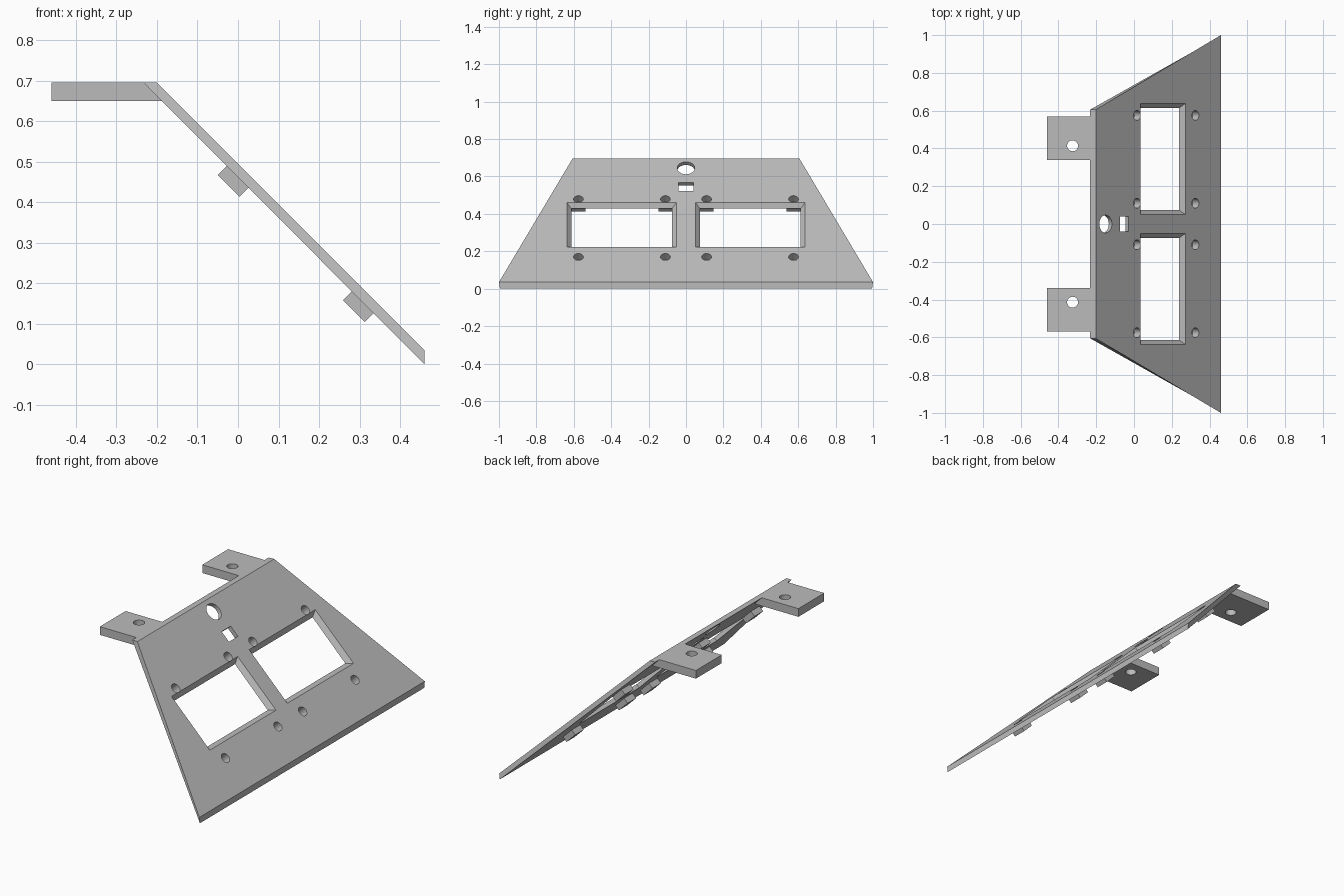
import bpy
import bmesh
from math import sqrt
from mathutils import Matrix, Vector

old = bpy.data.objects.get("Cube")
if old:
    bpy.data.objects.remove(old, do_unlink=True)

grey = bpy.data.materials.new("plain grey")
grey.use_nodes = True
grey.diffuse_color = (0.5, 0.5, 0.5, 1)
grey.node_tree.nodes["Principled BSDF"].inputs["Base Color"].default_value = grey.diffuse_color

R2 = sqrt(2)
THICK = 0.033 / R2
# Sloped frame: u runs down the slope, v along y, w out of the top face
SLOPE = Matrix(((1 / R2, 0, 1 / R2, 0), (0, 1, 0, 0),
                (-1 / R2, 0, 1 / R2, 0.495), (0, 0, 0, 1)))


def finish(bm, name):
    bmesh.ops.recalc_face_normals(bm, faces=bm.faces)
    mesh = bpy.data.meshes.new(name)
    bm.to_mesh(mesh)
    bm.free()
    mesh.materials.append(grey)
    obj = bpy.data.objects.new(name, mesh)
    bpy.context.collection.objects.link(obj)
    return obj


def loft(name, first, second, matrix=Matrix()):
    """Solid between two matching outlines."""
    bm = bmesh.new()
    a = [bm.verts.new(matrix @ Vector(p)) for p in first]
    b = [bm.verts.new(matrix @ Vector(p)) for p in second]
    bm.faces.new(a)
    bm.faces.new(b)
    for i in range(len(a)):
        j = (i + 1) % len(a)
        bm.faces.new((a[i], a[j], b[j], b[i]))
    return finish(bm, name)


def rect(u, v, hu, hv, w):
    return [(u - hu, v - hv, w), (u + hu, v - hv, w),
            (u + hu, v + hv, w), (u - hu, v + hv, w)]


def block(name, u, v, hu, hv, low, high, grow=0.0, matrix=SLOPE):
    """Box in the sloped frame; grow widens its upper end."""
    return loft(name, rect(u, v, hu, hv, low),
                rect(u, v, hu + grow, hv + grow, high), matrix)


def rod(name, u, v, radius, low, high, matrix=SLOPE):
    bm = bmesh.new()
    place = matrix @ Matrix.Translation((u, v, (low + high) / 2))
    bmesh.ops.create_cone(bm, cap_ends=True, segments=32, radius1=radius,
                          radius2=radius, depth=high - low, matrix=place)
    return finish(bm, name)


def cut(obj, cutters):
    for c in cutters:
        c.hide_render = True
        mod = obj.modifiers.new("cut", 'BOOLEAN')
        mod.operation = 'DIFFERENCE'
        mod.solver = 'EXACT'
        mod.object = c
    bpy.context.view_layer.update()
    deps = bpy.context.evaluated_depsgraph_get()
    mesh = bpy.data.meshes.new_from_object(obj.evaluated_get(deps))
    obj.modifiers.clear()
    obj.data = mesh


# Trapezoid panel with level upper end and upright lower end
def panel_side(s):
    return [(-0.2, s * 0.607, 0.695), (0.46, s, 0.035),
            (0.46, s * 0.995, 0), (-0.233, s * 0.605, 0.695)]


panel = loft("sloped_panel", panel_side(-1), panel_side(1))

# Bevelled windows, wider at the top face
cutters = []
over = 0.01
for s in (-1, 1):
    cutters.append(block("window_cutter", 0.1525 * R2, s * 0.344, 0.145 - over,
                         0.27 - over, -THICK - over, over, THICK + 2 * over))

# Round opening and small slot on the centre line
cutters.append(rod("round_cutter", -0.15 * R2, 0, 0.047, -0.06, 0.03))
cutters.append(block("slot_cutter", -0.051 * R2, 0, 0.032, 0.04, -0.06, 0.03))

# Bosses behind the panel with blind screw holes from the top face
for x in (0.016, 0.325):
    for y in (-0.575, -0.11, 0.11, 0.575):
        hole = rod("screw_cutter", x * R2, y, 0.026, -0.046, 0.03)
        boss = block("screw_boss", x * R2, y, 0.038, 0.038,
                     -THICK - 0.032, -THICK)
        cut(boss, [hole])
        cutters.append(hole)
cut(panel, cutters)


# Level mounting tabs, mitred against the underside of the panel
def tab_side(y):
    return [(-0.46, y, 0.695), (-0.233, y, 0.695),
            (-0.187, y, 0.649), (-0.46, y, 0.649)]


for side, s in (("left", 1), ("right", -1)):
    tab = loft("mounting_tab_" + side, tab_side(s * 0.34), tab_side(s * 0.569))
    hole = rod("tab_cutter", -0.325, s * 0.414, 0.029, 0.6, 0.75, Matrix())
    cut(tab, [hole])
    cutters.append(hole)

for c in cutters:
    bpy.data.objects.remove(c, do_unlink=True)

# Smooth the round bores, keep every edge crisp
bpy.ops.object.select_all(action='DESELECT')
for obj in bpy.context.collection.objects:
    if obj.type == 'MESH' and grey.name in obj.data.materials:
        obj.select_set(True)
        bpy.context.view_layer.objects.active = obj
bpy.ops.object.shade_smooth_by_angle(angle=0.5)
